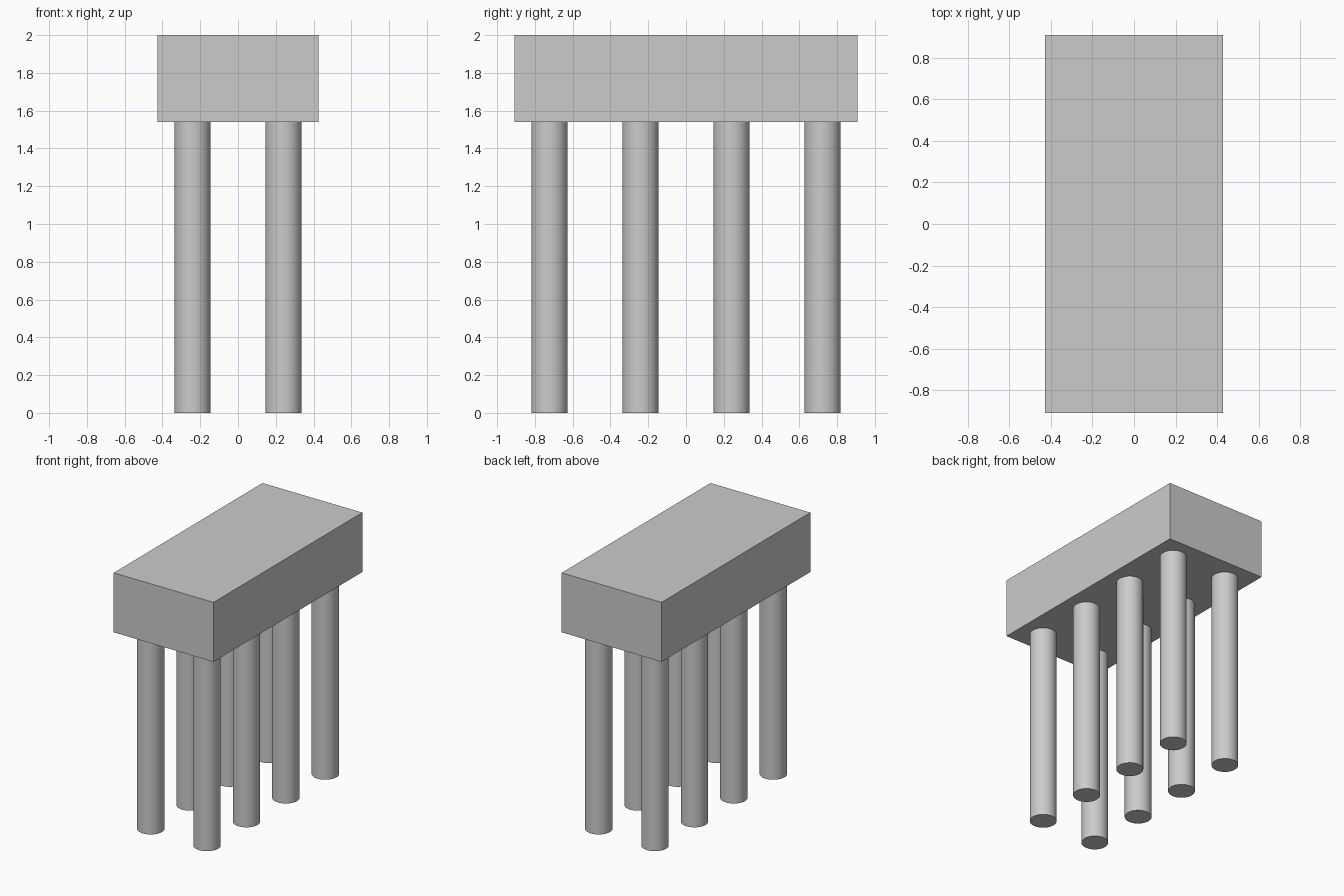
import bpy

# Remove the default object
cube = bpy.data.objects.get("Cube")
if cube:
    bpy.data.objects.remove(cube, do_unlink=True)

HALF_X, HALF_Y = 0.427, 0.909   # cap half sizes
CAP_BOTTOM, TOP = 1.54, 2.0
SPACING = 0.482                 # distance between pile centres
RADIUS = 0.096

# Single concrete grey
concrete = bpy.data.materials.new("concrete_grey")
grey = (0.6, 0.6, 0.6, 1.0)
concrete.use_nodes = True
concrete.diffuse_color = grey
concrete.node_tree.nodes["Principled BSDF"].inputs["Base Color"].default_value = grey


def finish(name):
    obj = bpy.context.object
    obj.name = name
    obj.data.materials.append(concrete)
    return obj


# Rectangular cap block
bpy.ops.mesh.primitive_cube_add(size=1, location=(0, 0, (CAP_BOTTOM + TOP) / 2))
cap = finish("pile_cap")
cap.scale = (2 * HALF_X, 2 * HALF_Y, TOP - CAP_BOTTOM)
bpy.ops.object.transform_apply(location=False, rotation=False, scale=True)

# Two rows of four round piles
for side, name in ((-1, "right"), (1, "left")):
    for i in range(4):
        bpy.ops.mesh.primitive_cylinder_add(
            vertices=48, radius=RADIUS, depth=CAP_BOTTOM,
            location=(side * SPACING / 2, (i - 1.5) * SPACING, CAP_BOTTOM / 2))
        finish(f"pile_{name}_{i + 1}")
        bpy.ops.object.shade_smooth_by_angle()
